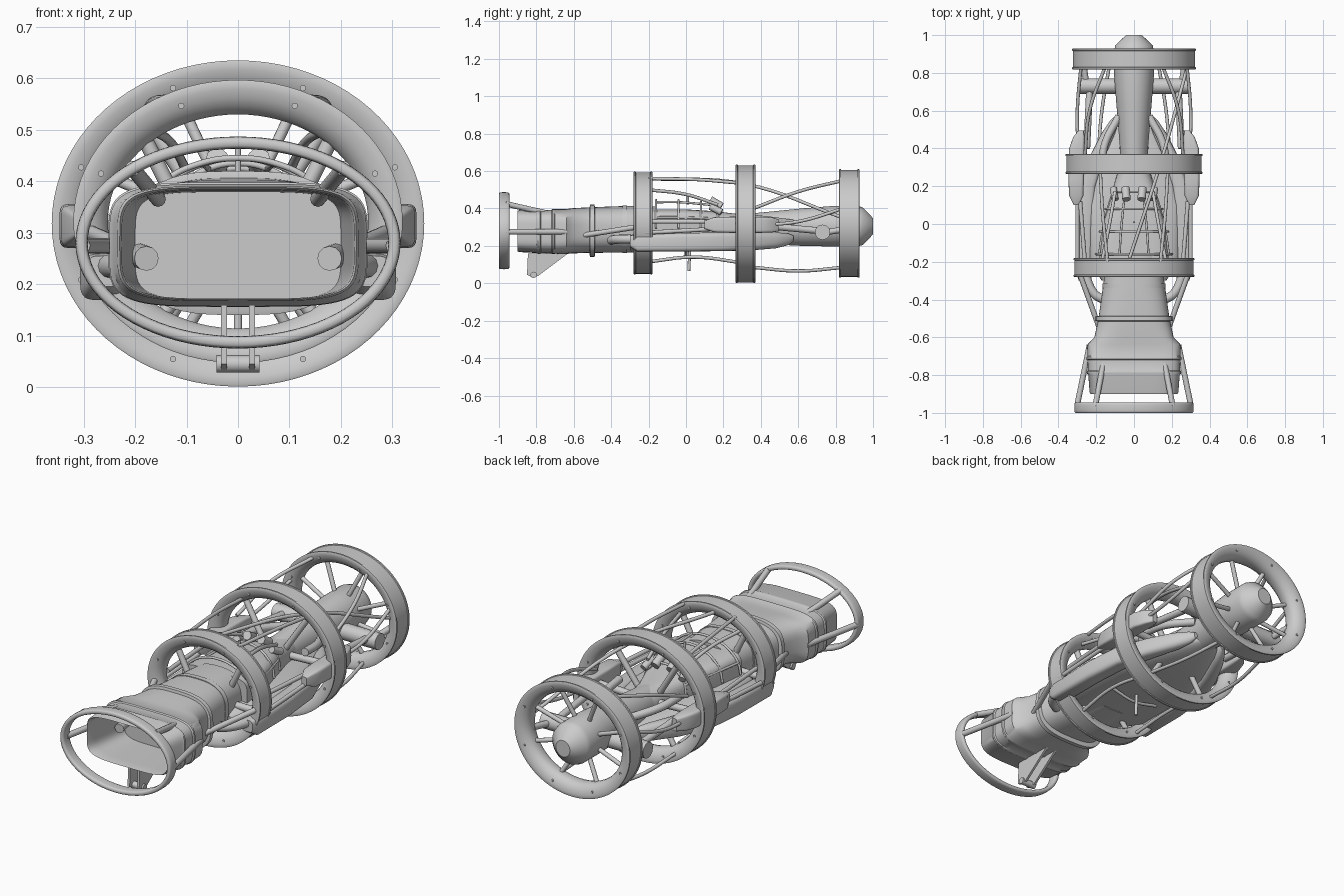
import bpy, bmesh, math

cube = bpy.data.objects.get("Cube")
if cube:
    bpy.data.objects.remove(cube, do_unlink=True)

grey = bpy.data.materials.new("plain grey")
grey.use_nodes = True
COLOUR = (0.6, 0.6, 0.6, 1)
grey.diffuse_color = COLOUR
grey.node_tree.nodes["Principled BSDF"].inputs["Base Color"].default_value = COLOUR


def finish(name, bm, angle=35):
    bmesh.ops.recalc_face_normals(bm, faces=bm.faces)
    mesh = bpy.data.meshes.new(name)
    bm.to_mesh(mesh)
    bm.free()
    mesh.materials.append(grey)
    ob = bpy.data.objects.new(name, mesh)
    bpy.context.collection.objects.link(ob)
    bpy.ops.object.select_all(action='DESELECT')
    ob.select_set(True)
    bpy.context.view_layer.objects.active = ob
    bpy.ops.object.shade_smooth_by_angle(angle=math.radians(angle))


def bridge(bm, a, b):
    for i in range(len(a)):
        j = (i + 1) % len(a)
        bm.faces.new((a[i], a[j], b[j], b[i]))


def rounded(count, hx, hz, n):
    turns = [math.tau * i / count for i in range(count)]
    return [(hx * math.copysign(abs(math.cos(t)) ** (2 / n), math.cos(t)),
             hz * math.copysign(abs(math.sin(t)) ** (2 / n), math.sin(t))) for t in turns]


def label(name, side, sides):
    if len(sides) == 1:
        return name
    return ("left_" if side > 0 else "right_") + name


# Loft of rounded sections: (y, half width, half height, centre z, squareness, centre x)
def loft(name, sections, count=48, sides=(1,)):
    for side in sides:
        bm = bmesh.new()
        loops = [[bm.verts.new((side * cx + x, y, cz + z)) for x, z in rounded(count, hx, hz, n)]
                 for y, hx, hz, cz, n, cx in sections]
        for a, b in zip(loops, loops[1:]):
            bridge(bm, a, b)
        bm.faces.new(loops[0])
        bm.faces.new(loops[-1])
        finish(label(name, side, sides), bm)


# Oval ring swept from a small profile of (radial offset, y offset)
def ring(name, y, rx, rz, cz, profile, count=80):
    bm, loops = bmesh.new(), []
    for i in range(count):
        t = math.tau * i / count
        loops.append([bm.verts.new(((rx + r) * math.cos(t), y + d, cz + (rz + r) * math.sin(t)))
                      for r, d in profile])
    for i in range(count):
        bridge(bm, loops[i], loops[(i + 1) % count])
    finish(name, bm)


# Tube through points, optionally mirrored
def rod(name, points, r, sides=(1, -1)):
    for side in sides:
        full = label(name, side, sides)
        curve = bpy.data.curves.new(full, 'CURVE')
        curve.dimensions = '3D'
        curve.bevel_depth = r
        curve.bevel_resolution = 4
        curve.resolution_u = 8 if len(points) > 2 else 1
        curve.use_fill_caps = True
        spline = curve.splines.new('BEZIER')
        spline.bezier_points.add(len(points) - 1)
        for p, co in zip(spline.bezier_points, points):
            p.co = (co[0] * side, co[1], co[2])
            p.handle_left_type = p.handle_right_type = 'AUTO'
        curve.materials.append(grey)
        bpy.context.collection.objects.link(bpy.data.objects.new(full, curve))


# Flat plate cut from a side outline of (y, z)
def plate(name, outline, x, thick, sides=(1, -1)):
    for side in sides:
        bm = bmesh.new()
        a = [bm.verts.new((side * x - thick / 2, y, z)) for y, z in outline]
        b = [bm.verts.new((side * x + thick / 2, y, z)) for y, z in outline]
        bridge(bm, a, b)
        bm.faces.new(a)
        bm.faces.new(b)
        finish(label(name, side, sides), bm)


# Three main rings: thin outer rims, nearly flat faces, rounded inner edge, small bolts
RINGS = [("front_ring", -.23, .32, .275, .322, .05), ("middle_ring", .318, .362, .317, .318, .053),
         ("rear_ring", .873, .328, .29, .32, .055)]
for name, y, rx, rz, cz, h in RINGS:
    half = [(-.004, h - .012), (0, h - .01), (0, h - .002), (-.004, h), (-.018, h - .001),
            (-.036, h - .006), (-.05, h - .015), (-.062, h - .028), (-.067, .01)]
    ring(name, y, rx, rz, cz, half + [(r, -d) for r, d in reversed(half)])
    for i in range(8):
        t = math.tau * (i + .5) / 8
        c, s = math.cos(t), math.sin(t)
        for face in (-1, 1):
            x, z = (rx - .032) * c, cz + (rz - .032) * s
            rod(f"{name}_bolt", [(x, y + face * .04, z), (x, y + face * h, z)], .006, (1,))

# Thin guard hoop in front of the mouth
ring("guard_hoop", -.972, .304, .194, .281, rounded(20, .012, .028, 3.5))
rod("upper_hoop_strut", [(.155, -.7, .365), (.205, -.965, .425)], .015)
rod("lower_hoop_strut", [(.235, -.64, .275), (.302, -.965, .275)], .015)

# Open mouth, stepped collar and neck as one skin
loft("mouth_and_neck", [
    (-.64, .2, .104, .275, 5, 0), (-.84, .222, .105, .277, 4.5, 0), (-.892, .226, .106, .278, 4.5, 0),
    (-.9, .23, .109, .279, 4.5, 0), (-.892, .235, .112, .279, 4.5, 0), (-.8, .242, .115, .277, 4.5, 0),
    (-.79, .25, .119, .276, 4.5, 0), (-.78, .25, .119, .276, 4.5, 0),
    (-.775, .244, .116, .276, 4.5, 0), (-.72, .246, .117, .276, 4.5, 0),
    (-.715, .252, .121, .277, 4.5, 0), (-.705, .252, .121, .277, 4.5, 0),
    (-.7, .247, .119, .277, 4.5, 0), (-.64, .248, .12, .277, 4, 0), (-.6, .21, .121, .281, 3.5, 0),
    (-.5, .188, .122, .285, 3, 0), (-.3, .16, .125, .289, 2.6, 0), (-.16, .15, .12, .29, 2.5, 0)], 64)
loft("neck_flange", [(-.515, .196, .13, .28, 3, 0), (-.512, .203, .14, .28, 3, 0),
                     (-.49, .203, .14, .28, 3, 0), (-.487, .196, .13, .28, 3, 0)])
loft("neck_band", [(-.34, .168, .128, .289, 2.6, 0), (-.315, .168, .128, .289, 2.6, 0)])
rod("mouth_probe", [(.19, -.64, .255), (.178, -.71, .25)], .024)
rod("neck_stay", [(.18, -.56, .255), (.285, -.27, .3)], .014)
rod("neck_elbow", [(.16, -.4, .23), (.21, -.37, .235), (.265, -.25, .235)], .024)

# Landing fin under the mouth
plate("fin_plate", [(-.63, .16), (-.845, .16), (-.85, .045), (-.82, .03), (-.79, .04)], .027, .012)
rod("fin_roller", [(-.042, -.815, .045), (.042, -.815, .045)], .017, (1,))

# Core, lower hull and tail engine
loft("core", [(-.19, .185, .1, .295, 5, 0), (0, .165, .1, .295, 5, 0), (.16, .12, .095, .29, 4, 0),
              (.28, .085, .08, .29, 2.5, 0), (.4, .07, .075, .295, 2, 0)])
loft("lower_hull", [(-.3, .17, .05, .222, 3, 0), (-.2, .24, .055, .23, 4, 0), (.1, .24, .055, .23, 4, 0),
                    (.32, .19, .05, .228, 3, 0), (.5, .11, .035, .228, 2.3, 0), (.58, .05, .02, .235, 2, 0)])
loft("tail_engine", [(.25, .072, .075, .29, 2, 0), (.42, .076, .085, .295, 2, 0),
                     (.62, .092, .1, .3, 2, 0), (.78, .105, .108, .305, 2, 0), (.92, .105, .108, .305, 2, 0),
                     (.945, .099, .1, .305, 2, 0), (.985, .058, .06, .305, 2, 0),
                     (1, .04, .042, .305, 2, 0)])

# Side pods sweeping in toward the tail
loft("side_pod", [(-.3, .03, .03, .225, 4, .262), (-.26, .045, .046, .215, 4, .262),
                  (0, .045, .05, .22, 4, .262), (.2, .044, .05, .222, 4, .245),
                  (.36, .043, .048, .225, 3, .19), (.48, .037, .043, .23, 2.5, .135),
                  (.55, .025, .03, .235, 2, .1), (.575, .01, .015, .24, 2, .085)], 28, (1, -1))
loft("ring_pod", [(.1, .014, .022, .313, 6, .305), (.15, .038, .04, .313, 6, .306),
                  (.24, .041, .043, .313, 6, .306), (.4, .04, .043, .313, 6, .303),
                  (.46, .03, .04, .312, 6, .292), (.495, .014, .032, .31, 6, .28)], 28, (1, -1))
rod("side_rail", [(.3, -.22, .27), (.3, .14, .29)], .011)
rod("upper_side_rail", [(.26, -.2, .33), (.285, .12, .33)], .011)
rod("pod_tube", [(.17, .3, .35), (.155, .42, .34), (.08, .57, .32)], .02)

# Open tubular cage over the core
CAGE = [(-.16, .2, .15), (-.04, .18, .15), (.08, .15, .14), (.17, .12, .13)]
ANGLES = [math.pi * k / 8 for k in range(9)]


def cage_point(section, t):
    y, hx, hz = section
    return (hx * math.cos(t), y, .295 + hz * math.sin(t))


for section in CAGE:
    rod("cage_hoop", [cage_point(section, t) for t in ANGLES], .006, (1,))
for t in (ANGLES[1], ANGLES[3], ANGLES[5], ANGLES[7]):
    rod("cage_stringer", [cage_point(s, t) for s in CAGE], .006, (1,))
rod("cage_nozzle", [(.04, .13, .445), (.045, .19, .41)], .022)
rod("cage_side_nozzle", [(.1, .13, .41), (.11, .19, .38)], .018)
rod("top_mast", [(0, .01, .42), (0, .01, .475)], .006, (1,))
rod("keel_mast", [(0, .02, .18), (0, .015, .065)], .008, (1,))
rod("keel_bar", [(-.14, 0, .175), (0, 0, .15), (.14, 0, .175)], .008, (1,))

# Radial braces from the body to each ring
rod("front_brace_upper", [(.12, -.23, .36), (.19, -.23, .5)], .015)
rod("front_brace_side", [(.14, -.23, .275), (.28, -.23, .275)], .018)
rod("front_brace_lower", [(.1, -.23, .2), (.17, -.23, .11)], .014)
rod("middle_brace_upper", [(.06, .3, .34), (.19, .32, .54)], .015)
rod("middle_brace_side", [(.07, .32, .3), (.31, .32, .31)], .018)
rod("middle_brace_lower", [(.08, .32, .22), (.17, .32, .08)], .014)
for i in range(8):
    t = math.tau * (i + .5) / 8
    rod("rear_spoke", [(.09 * math.cos(t), .84, .305 + .09 * math.sin(t)),
                       (.28 * math.cos(t), .87, .32 + .24 * math.sin(t))], .011, (1,))

# Cross thrusters on the tail
rod("cross_thruster", [(.08, .73, .273), (.295, .73, .273)], .041)
rod("thruster_stay", [(.25, .73, .27), (.27, .86, .29)], .016)
rod("thruster_front_stay", [(.235, .72, .28), (.25, .4, .31)], .018)

# Long bowed rods linking the rings
rod("top_link", [(.14, -.2, .56), (.165, .05, .555), (.18, .3, .535)], .009)
rod("canopy_link", [(.17, -.2, .5), (.13, 0, .475), (.1, .17, .42)], .009)
rod("diagonal_top_link", [(-.03, -.2, .56), (.14, .32, .53), (.285, .84, .35)], .009, (1,))
rod("low_link", [(.17, -.2, .115), (.18, .04, .14), (.17, .3, .11)], .009)
rod("rear_top_link", [(.26, .36, .4), (.235, .6, .49), (.15, .84, .55)], .009)
rod("rear_low_link", [(.19, .36, .085), (.17, .6, .066), (.13, .84, .085)], .009)
rod("rear_side_link", [(.295, .37, .31), (.3, .6, .33), (.28, .84, .4)], .009)
